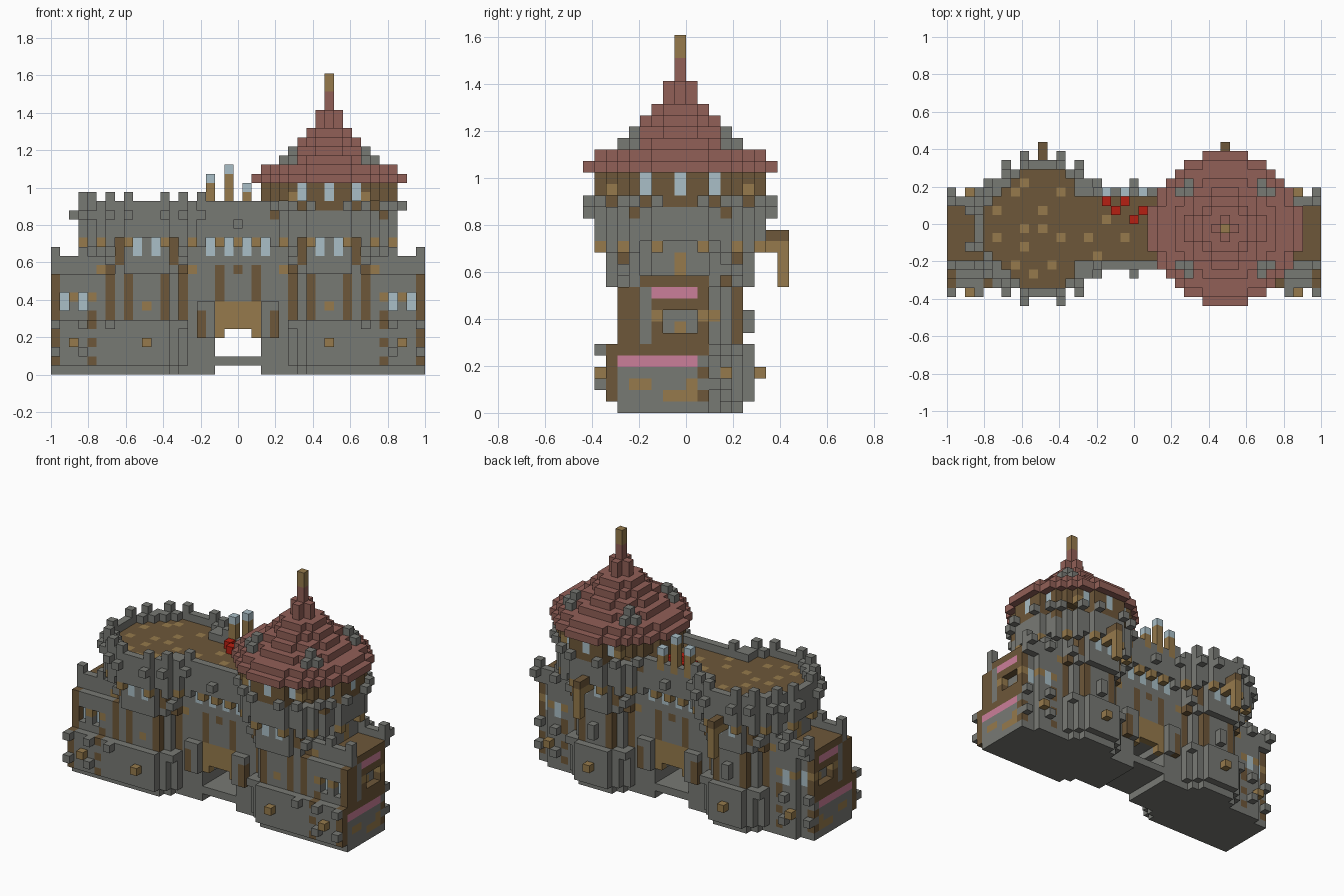
import bpy
from mathutils import Vector

if "Cube" in bpy.data.objects:
    bpy.data.objects.remove(bpy.data.objects["Cube"], do_unlink=True)

V = 2 / 41                      # edge of one block
COLOURS = {
    "stone": (.187, .192, .175), "dark_wood": (.155, .096, .041),
    "light_wood": (.303, .195, .072), "roof_tile": (.285, .115, .095),
    "pale_glass": (.4, .52, .57), "pink_cloth": (.6, .21, .32),
    "red": (.47, .014, .006)}
NAMES = list(COLOURS)
mats = []
for name, rgb in COLOURS.items():
    m = bpy.data.materials.new(name)
    m.use_nodes = True
    m.diffuse_color = (*rgb, 1)
    bsdf = m.node_tree.nodes["Principled BSDF"]
    bsdf.inputs["Base Color"].default_value = (*rgb, 1)
    bsdf.inputs["Roughness"].default_value = .9
    mats.append(m)

grid = {}                       # block position -> (part, colour)


def put(part, mat, x, y, z):
    grid[x, y, z] = (part, mat)


def box(part, mat, xs, ys, zs):
    for x in range(xs[0], xs[1] + 1):
        for y in range(ys[0], ys[1] + 1):
            for z in range(zs[0], zs[1] + 1):
                put(part, mat, x, y, z)


def disc(part, mat, cx, r, zs, inner=-1):
    for x in range(-9, 10):
        for y in range(-9, 10):
            if inner < (x * x + y * y) ** .5 <= r:
                box(part, mat, (cx + x, cx + x), (y, y), zs)


def paint(mat, x, zs):
    """Colour the outermost front and back blocks of a column."""
    for z in range(zs[0], zs[1] + 1):
        ys = [y for y in range(-9, 10) if (x, y, z) in grid]
        for y in (ys[0], ys[-1]) if ys else ():
            put(grid[x, y, z][0], mat, x, y, z)


def paint_end(mat, s, ys, zs):
    """Colour the outermost blocks towards the end s."""
    for y in range(ys[0], ys[1] + 1):
        for z in range(zs[0], zs[1] + 1):
            xs = [x * s for x in range(21) if (x * s, y, z) in grid]
            if xs:
                x = max(xs, key=abs)
                put(grid[x, y, z][0], mat, x, y, z)


def stud(part, mat, x, z):
    """Add one block projecting from the front and the back wall."""
    ys = [y for y in range(-9, 10) if (x, y, z) in grid]
    if ys:
        put(part, mat, x, ys[0] - 1, z)
        put(part, mat, x, ys[-1] + 1, z)


def ring_points(pairs):
    return [(a * sx, b * sy) for a, b in pairs for sx in (-1, 1) for sy in (-1, 1)]


# Gatehouse between the towers, with an overhanging parapet
box("gatehouse", "stone", (-6, 6), (-3, 3), (0, 14))
box("gatehouse", "stone", (-6, 6), (-4, 4), (15, 18))

# Towers and wings, mirrored
for s in (-1, 1):
    cx, side = 10 * s, "left" if s > 0 else "right"
    tower, wing = side + "_tower", side + "_wing"
    span, inner = sorted((13 * s, 20 * s)), sorted((13 * s, 18 * s))
    box(wing, "stone", span, (-5, 2), (0, 10))
    box(wing, "stone", inner, (-5, 3), (0, 10))
    box(wing, "stone", span, (-6, 2), (1, 5))
    box(wing, "stone", span, (-4, 3), (11, 12))
    box(wing, "dark_wood", span, (-3, 2), (11, 11))
    for x in range(13, 21):
        for y in range(-3, 3):
            grid.pop((x * s, y, 12), None)
    for x in (17, 19):          # set-back windows of the wing
        for z in (7, 8):
            del grid[x * s, -5, z]
    for y in (-1, 0, 1):        # recess in the end wall
        for z in (7, 8):
            del grid[20 * s, y, z]
    for r, zs in ((5.4, (0, 0)), (6.35, (1, 5)), (5.6, (6, 10)),
                  (6.35, (11, 14)), (7.3, (15, 17))):
        disc(tower, "stone", cx, r, zs)

    # Painted posts, windows and bands
    paint("light_wood", cx, (7, 7))
    for d in (-1, 1):
        paint("pale_glass", cx + d, (13, 14))
        paint("dark_wood", cx + 2 * d, (6, 10))
        paint("dark_wood", cx + 4 * d, (6, 11))
        paint("light_wood", cx + 5 * d, (11, 11))
        paint("dark_wood", cx + 3 * d, (12, 14))
        paint("dark_wood", cx + 6 * d, (17, 17))
    for x in (16, 20):
        for z in (1, 3, 5, 6):
            paint("dark_wood", x * s, (z, z))
        paint("light_wood", x * s, (8, 8))
    paint("light_wood", 18 * s, (8, 8))
    for x in (17, 19):
        paint("pale_glass", x * s, (7, 8))

    # Wing end wall with awnings
    paint_end("dark_wood", s, (-5, 2), (5, 5))
    paint_end("dark_wood", s, (-5, -4), (6, 10))
    paint_end("dark_wood", s, (5, 5), (6, 10))
    paint_end("dark_wood", s, (-2, 2), (6, 10))
    paint_end("dark_wood", s, (-3, 2), (11, 11))
    paint_end("stone", s, (-1, 1), (7, 8))
    paint_end("light_wood", s, (0, 0), (7, 7))
    for y in (-2, 2):
        paint_end("light_wood", s, (y, y), (8, 8))
    paint_end("light_wood", s, (-1, 1), (1, 1))
    paint_end("light_wood", s, (-4, -3), (2, 2))
    paint_end("light_wood", s, (1, 1), (2, 2))
    paint_end("light_wood", s, (0, 0), (12, 13))
    paint_end("pink_cloth", s, (-5, 1), (4, 4))
    paint_end("pink_cloth", s, (-2, 1), (10, 10))
    box(wing, "dark_wood", (20 * s, 20 * s), (-6, -6), (1, 5))

    # Projecting blocks and battlements
    for x in (10, 18):
        stud(tower + "_studs", "light_wood", x * s, 3)
    for x in (17, 20):
        stud(wing + "_studs", "stone", x * s, 2)
        stud(wing + "_studs", "stone", x * s, 5)
        put(wing + "_battlements", "stone", x * s, -4, 13)
        put(wing + "_battlements", "stone", x * s, 3, 13)
        put(wing + "_battlements", "stone", x * s, 4, 12)
    for d in (-4, 4):
        stud(tower + "_studs", "stone", cx + d, 5)
        stud(tower + "_studs", "stone", cx + d, 12)
    box(tower + "_studs", "stone", (cx, cx), (6, 6), (7, 8))
    for x, y in ring_points([(2, 7), (5, 5), (7, 2)]):
        put(tower + "_brackets", "light_wood", cx + x, y, 14)
    for x, y in ring_points([(4, 6), (6, 4)]):
        put(tower + "_brackets", "stone", cx + x, y, 14)
    for x, y in ring_points([(2, 8), (4, 7), (6, 5), (7, 4), (8, 2)]):
        if abs(cx + x) > 3:
            put(tower + "_corbels", "stone", cx + x, y, 18 if s > 0 else 17)

    # Hanging arm on the back of the tower
    box(side + "_arm", "dark_wood", (cx, cx), (7, 9), (15, 15))
    box(side + "_arm", "light_wood", (cx, cx), (9, 9), (11, 14))
    box(side + "_arm", "light_wood", (cx, cx), (7, 8), (14, 14))

# Open tower: floor running on into the gatehouse, parapet, battlements
disc("tower_floor", "dark_wood", -10, 6.35, (17, 17))
disc("tower_parapet", "stone", -10, 7.3, (18, 18), 6.35)
for x in range(-6, 7):
    for y in range(-3, 4):
        del grid[x, y, 18]
        put("gatehouse", "dark_wood", x, y, 17)
for x, y in ring_points([(2, 7), (4, 6), (6, 4), (7, 2)]):
    if x < 7:
        put("tower_battlements", "stone", x - 10, y, 19)
for x, y in ((-15, 2), (-13, 4), (-12, 5), (-8, 4), (-10, 2), (-15, -1),
             (-12, -2), (-12, 0), (-10, 0), (-8, -1), (-5, -1), (-9, -4),
             (-13, -4), (-11, -5), (-4, -3), (-3, 1), (-1, -1), (2, 1)):
    put("floor_stones", "light_wood", x, y, 17)

# Roofed tower: timber gallery with windows
disc("gallery", "dark_wood", 10, 6.35, (18, 18))
box("gallery", "dark_wood", (8, 12), (-7, 7), (18, 18))
box("gallery", "dark_wood", (3, 17), (-2, 2), (18, 18))
disc("gallery", "dark_wood", 10, 7.3, (19, 20))
for d in (-3, 0, 3):
    paint("pale_glass", 10 + d, (19, 20))
    paint_end("pale_glass", 1, (d, d), (19, 20))
for d in (-4, 4):
    paint("light_wood", 10 + d, (19, 19))

# Stepped roof with stone dormers and spire
for r, z0, z1 in ((8.3, 21, 21), (7.3, 22, 22), (5.4, 23, 23), (4.3, 24, 24),
                  (3.3, 25, 25), (2.3, 26, 26), (1.1, 27, 28), (.5, 29, 30)):
    disc("roof", "roof_tile", 10, r, (z0, z1))
box("spire", "light_wood", (10, 10), (0, 0), (31, 32))
for x, y in ring_points([(4, 4), (5, 4), (4, 5)]):
    put("dormers", "stone", 10 + x, y, 23)
for x, y in ring_points([(4, 4)]):
    put("dormers", "stone", 10 + x, y, 24)

# Gate passage, hanging gate between two piers, and bridge
for x in range(-2, 3):
    for y in range(-3, 4):
        for z in (0, 2, 3, 4):
            if z < 4 or abs(x) < 2:
                del grid[x, y, z]
    paint("light_wood", x, (5, 7))
for s in (-1, 1):
    box("gate_piers", "stone", sorted((3 * s, 4 * s)), (-4, 4), (4, 7))
    paint("dark_wood", 4 * s, (4, 6))
    paint("light_wood", 2 * s, (4, 4))
    paint("dark_wood", 2 * s, (8, 10))

# Gatehouse windows, brackets and projecting block
for x in range(-3, 4):
    if x % 2:
        paint("pale_glass", x, (13, 14))
    else:
        paint("dark_wood", x, (11, 11))
        stud("gatehouse_brackets", "light_wood", x, 14)
stud("gatehouse_studs", "stone", 0, 16)

# Chimneys and red crates on the gatehouse roof
for x, top in ((-3, 21), (-1, 22), (1, 20)):
    box("chimneys", "light_wood", (x, x), (4, 4), (18, top - 1))
    put("chimneys", "pale_glass", x, 4, top)
for x, y in ((-3, 3), (-2, 2), (-1, 3), (0, 1), (1, 2)):
    put("crates", "red", x, y, 18)

# Turn the blocks into one mesh per part, keeping exposed faces only
parts = {}
for pos, (part, mat) in grid.items():
    verts, faces, ids = parts.setdefault(part, ({}, [], []))
    for axis in range(3):
        for side in (0, 1):
            n = list(pos)
            n[axis] += 2 * side - 1
            if tuple(n) in grid:
                continue
            quad = []
            for a, b in ((0, 0), (1, 0), (1, 1), (0, 1)):
                c = list(pos)
                c[axis] += side
                c[(axis + 1) % 3] += a
                c[(axis + 2) % 3] += b
                quad.append(verts.setdefault(tuple(c), len(verts)))
            faces.append(quad if side else quad[::-1])
            ids.append(NAMES.index(mat))
for part, (verts, faces, ids) in parts.items():
    if faces:
        mesh = bpy.data.meshes.new(part)
        mesh.from_pydata([Vector((x - .5, y - 1, z)) * V for x, y, z in verts], [], faces)
        for m in mats:
            mesh.materials.append(m)
        mesh.polygons.foreach_set("material_index", ids)
        mesh.update()
        bpy.context.collection.objects.link(bpy.data.objects.new(part, mesh))
